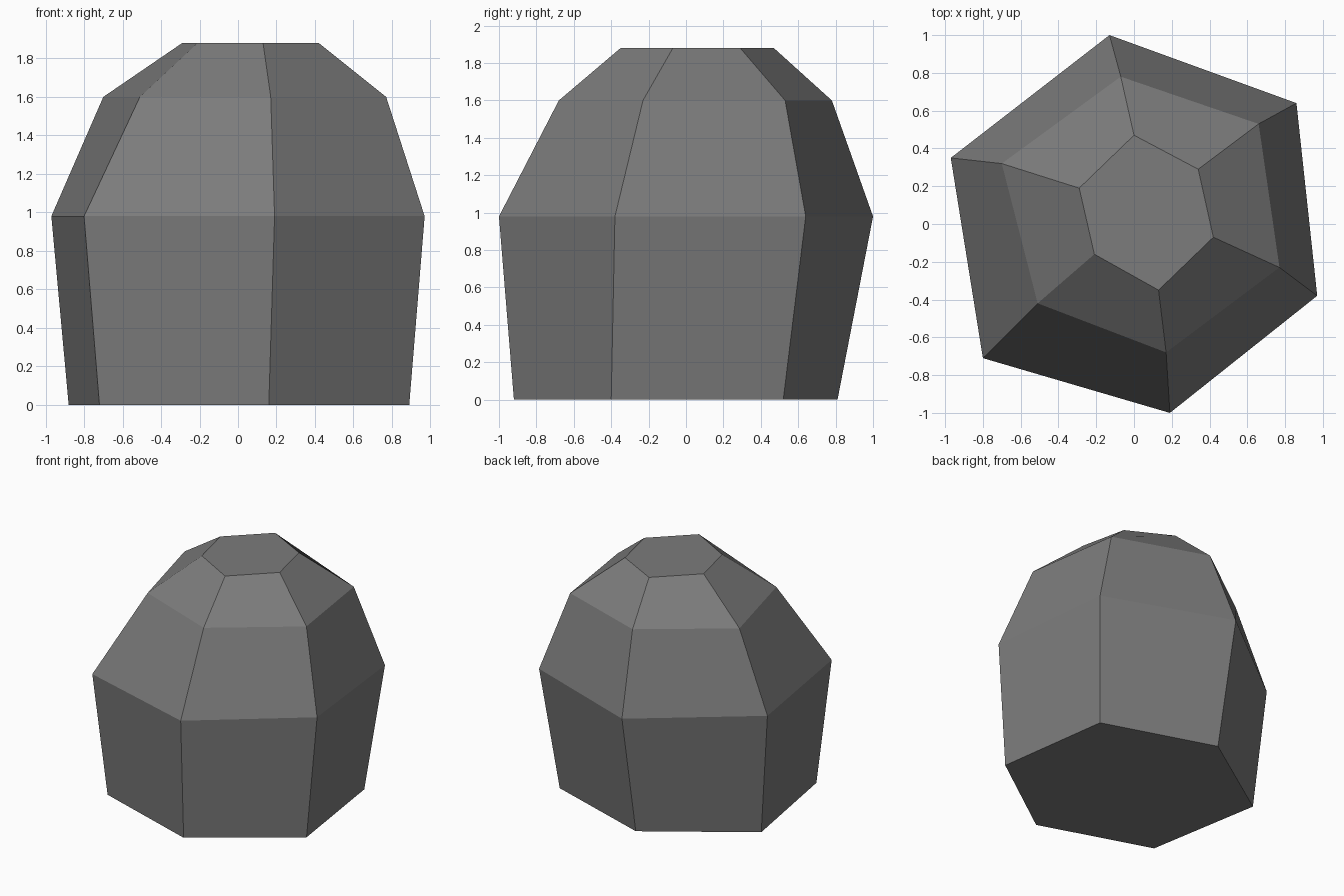
import bpy
import bmesh

cube = bpy.data.objects.get("Cube")
if cube:
    bpy.data.objects.remove(cube, do_unlink=True)

# Single stone colour
stone = bpy.data.materials.new("stone grey")
stone.use_nodes = True
grey = (0.2, 0.2, 0.2, 1.0)
stone.diffuse_color = grey
stone.node_tree.nodes["Principled BSDF"].inputs["Base Color"].default_value = grey

# Six-sided cross-sections from base to crown: height, outline
sections = [
    (0.0, [(-0.12, 0.81), (-0.88, 0.30), (-0.72, -0.63),
           (0.16, -0.92), (0.89, -0.40), (0.76, 0.52)]),
    (0.98, [(-0.13, 1.0), (-0.97, 0.35), (-0.80, -0.71),
            (0.19, -1.0), (0.97, -0.38), (0.86, 0.64)]),
    (1.60, [(-0.07, 0.78), (-0.70, 0.32), (-0.51, -0.42),
            (0.17, -0.68), (0.77, -0.23), (0.66, 0.53)]),
    (1.88, [(0.0, 0.47), (-0.29, 0.19), (-0.21, -0.16),
            (0.13, -0.35), (0.42, -0.07), (0.34, 0.29)]),
]

# Loft the sections and cap both ends
bm = bmesh.new()
rings = [[bm.verts.new((x, y, z)) for x, y in outline] for z, outline in sections]
for low, high in zip(rings, rings[1:]):
    for i in range(len(low)):
        j = (i + 1) % len(low)
        bm.faces.new((low[i], low[j], high[j], high[i]))
bm.faces.new(rings[0][::-1])
bm.faces.new(rings[-1])
bmesh.ops.recalc_face_normals(bm, faces=bm.faces)

mesh = bpy.data.meshes.new("boulder")
bm.to_mesh(mesh)
bm.free()
mesh.materials.append(stone)
boulder = bpy.data.objects.new("boulder", mesh)
bpy.context.collection.objects.link(boulder)
